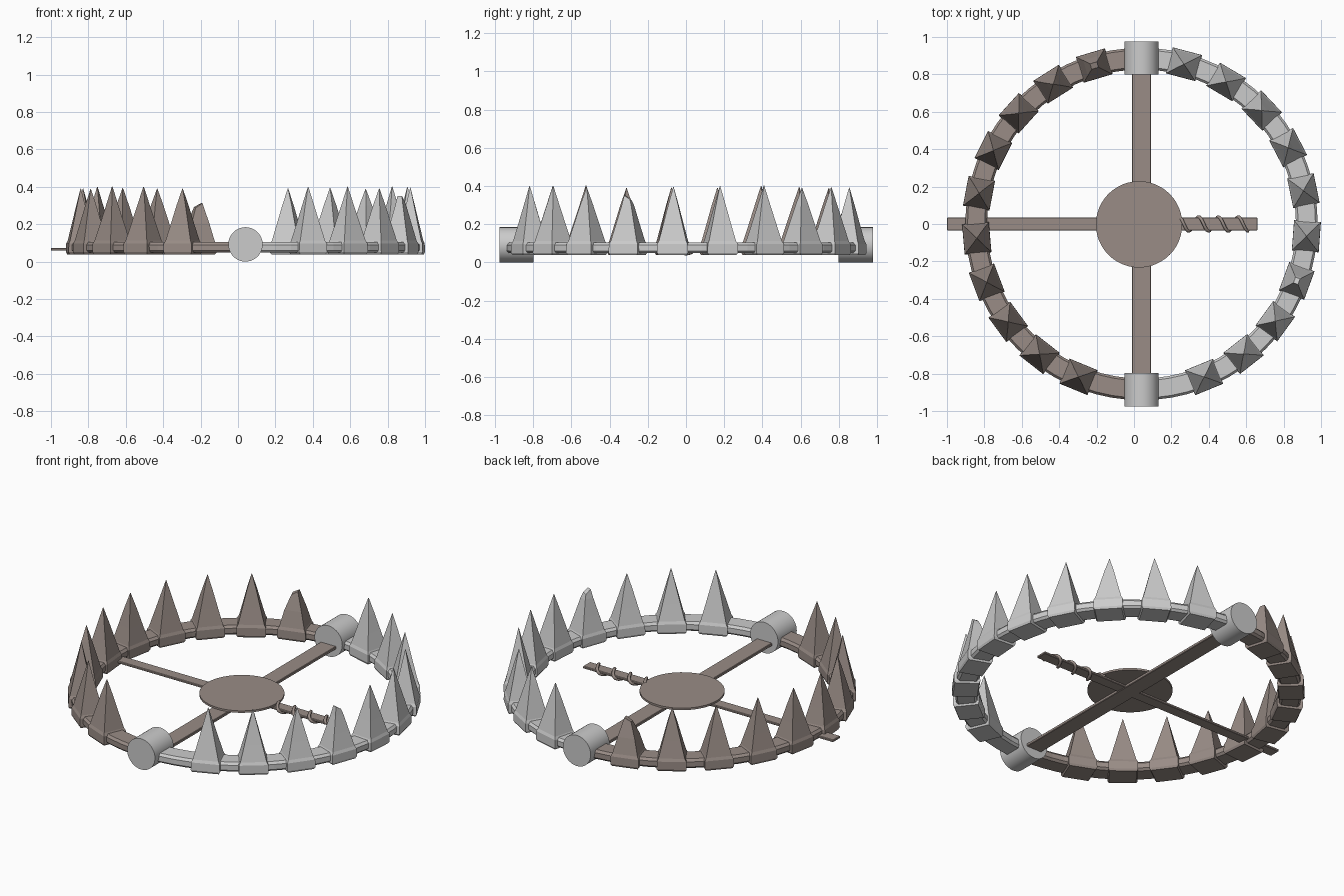
import bpy, bmesh, random
from math import sin, cos, pi, radians
from mathutils import Matrix, Vector

if "Cube" in bpy.data.objects:
    bpy.data.objects.remove(bpy.data.objects["Cube"])

random.seed(4)
CX, R = 0.04, 0.884      # ring centre and mid radius

rust = bpy.data.materials.new("rusty_brown")
rust.diffuse_color = (0.32, 0.265, 0.24, 1)
rust.use_nodes = True
rust.node_tree.nodes["Principled BSDF"].inputs["Base Color"].default_value = rust.diffuse_color


def finish(name, bm, mat=None, bevel=0):
    bmesh.ops.recalc_face_normals(bm, faces=bm.faces)
    me = bpy.data.meshes.new(name)
    bm.to_mesh(me)
    bm.free()
    ob = bpy.data.objects.new(name, me)
    bpy.context.collection.objects.link(ob)
    if mat:
        me.materials.append(mat)
    if bevel:
        mod = ob.modifiers.new("bevel", 'BEVEL')
        mod.width, mod.segments = bevel, 1
    return ob


def loft(rings):
    """Skin a list of equal-length point loops and cap both ends."""
    bm = bmesh.new()
    loops = [[bm.verts.new(p) for p in ring] for ring in rings]
    n = len(loops[0])
    for a, b in zip(loops, loops[1:]):
        for i in range(n):
            bm.faces.new((a[i], a[(i + 1) % n], b[(i + 1) % n], b[i]))
    bm.faces.new(loops[0])
    bm.faces.new(loops[-1])
    return bm


def box(name, x0, x1, y0, y1, z0, z1, mat):
    bm = bmesh.new()
    bmesh.ops.create_cube(bm, size=1)
    bmesh.ops.scale(bm, vec=(x1 - x0, y1 - y0, z1 - z0), verts=bm.verts)
    bmesh.ops.translate(bm, vec=((x0 + x1) / 2, (y0 + y1) / 2, (z0 + z1) / 2), verts=bm.verts)
    return finish(name, bm, mat, 0.003)


def cylinder(name, loc, r, depth, rot, segs, mat=None):
    bm = bmesh.new()
    bmesh.ops.create_cone(bm, cap_ends=True, segments=segs, radius1=r, radius2=r, depth=depth,
                          matrix=Matrix.Translation(loc) @ Matrix.Rotation(rot, 4, 'X'))
    return finish(name, bm, mat)


def jaw(name, a0, a1, mat):
    # half ring with an octagonal (chamfered) section
    sec = [(-.058, .06), (-.046, .048), (.046, .048), (.058, .06),
           (.058, .09), (.046, .104), (-.046, .104), (-.058, .09)]
    rings = []
    for i in range(37):
        a = radians(a0 + (a1 - a0) * i / 36)
        rings.append([(CX + (R + r) * cos(a), (R + r) * sin(a), z) for r, z in sec])
    finish(name, loft(rings), mat)


def tooth(name, angle, mat, broken=0):
    # block foot and four-sided spike: (z, half radial, half tangential)
    prof = [(.038, .066, .074), (.050, .072, .081), (.096, .071, .080), (.112, .064, .072),
            (.205, .043, .049), (.30, .022, .026)]
    top = .395 + random.uniform(-.008, .008)
    if broken:
        prof = [p for p in prof if p[0] < broken - .02]
        w = max(.016, .068 * (.39 - broken) / .28)
        prof.append((broken, w * .8, w))
    else:
        prof.append((top, .001, .001))
    rings = [[(R + sx * u, sy * v, z) for sx, sy in ((-1, -1), (1, -1), (1, 1), (-1, 1))]
             for z, u, v in prof]
    bm = loft(rings)
    if broken:      # slanted break
        bm.verts.ensure_lookup_table()
        bm.verts[-1].co.z -= .025
        bm.verts[-2].co.z -= .02
    bmesh.ops.transform(bm, verts=bm.verts, matrix=Matrix.Translation((CX, 0, 0))
                        @ Matrix.Rotation(radians(angle), 4, 'Z'))
    finish(name, bm, mat)


# two jaws with ten teeth each
jaw("right_jaw", -90, 90, None)
jaw("left_jaw", 90, 270, rust)
for i in range(10):
    tooth(f"right_tooth_{i + 1}", 75.1 - 15.87 * i, None, .35 if i == 6 else 0)
    tooth(f"left_tooth_{i + 1}", 106.6 + 15.67 * i, rust, .312 if i == 0 else 0)

# hinge barrels
for side, y in (("front", -.886), ("back", .888)):
    ob = cylinder(f"{side}_hinge", (CX, y, .092), .092, .178, pi / 2, 40)
    bpy.context.view_layer.objects.active = ob
    ob.select_set(True)
    bpy.ops.object.shade_smooth_by_angle()
    ob.select_set(False)

# cross bars and trigger plate
box("long_bar", -.012, .09, -.82, .82, .055, .073, rust)
box("trigger_bar", -1, .66, -.034, .034, .059, .073, rust)
cylinder("trigger_plate", (.027, -.002, .078), .231, .012, 0, 48, rust)

# wire wound round the trigger bar
cu = bpy.data.curves.new("wound_wire", 'CURVE')
cu.dimensions = '3D'
cu.bevel_depth, cu.bevel_resolution = .009, 1
sp = cu.splines.new('POLY')
N = 72
sp.points.add(N - 1)
for i, p in enumerate(sp.points):
    t = i / (N - 1)
    a = 2 * pi * 3.5 * t
    p.co = (.24 + .37 * t, .038 * cos(a), .066 + .02 * sin(a), 1)
wire = bpy.data.objects.new("wound_wire", cu)
bpy.context.collection.objects.link(wire)
cu.materials.append(rust)
